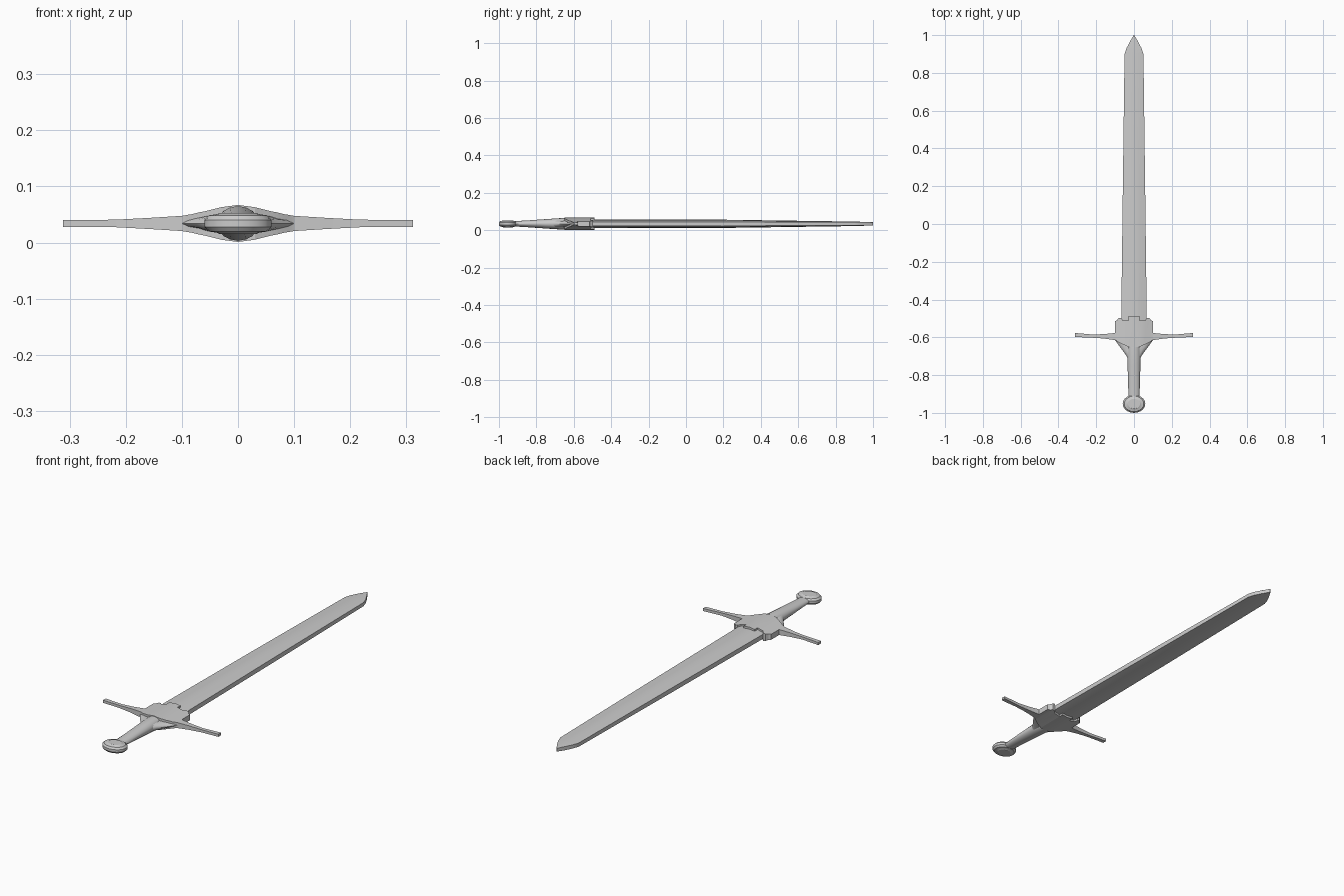
import bpy, bmesh, math

if "Cube" in bpy.data.objects:
    bpy.data.objects.remove(bpy.data.objects["Cube"])

ZC = 0.034  # height of the sword's middle plane


def loft(name, rings, smooth=None):
    """Skin a list of equal-length point rings and cap both ends."""
    bm = bmesh.new()
    loops = [[bm.verts.new((x, y, z + ZC)) for x, y, z in r] for r in rings]
    n = len(loops[0])
    for a, b in zip(loops, loops[1:]):
        for i in range(n):
            j = (i + 1) % n
            bm.faces.new((a[i], a[j], b[j], b[i]))
    bm.faces.new(loops[0][::-1])
    bm.faces.new(loops[-1])
    bmesh.ops.recalc_face_normals(bm, faces=bm.faces)
    me = bpy.data.meshes.new(name)
    bm.to_mesh(me)
    bm.free()
    ob = bpy.data.objects.new(name, me)
    bpy.context.collection.objects.link(ob)
    if smooth:
        bpy.ops.object.select_all(action='DESELECT')
        ob.select_set(True)
        bpy.context.view_layer.objects.active = ob
        bpy.ops.object.shade_smooth_by_angle(angle=math.radians(smooth))
    return ob


def oval(y, w, h, n=16):
    return [(w * math.cos(2 * math.pi * i / n), y, h * math.sin(2 * math.pi * i / n))
            for i in range(n)]


def blade_ring(y, w, e, h):
    m, k = w * 0.45, e + (h - e) * 0.75
    return [(w, y, -e), (w, y, e), (m, y, k), (0, y, h), (-m, y, k),
            (-w, y, e), (-w, y, -e), (-m, y, -k), (0, y, -h), (m, y, -k)]


def slab_ring(x, y0, y1, h):
    return [(x, y0, -h), (x, y1, -h), (x, y1, h), (x, y0, h)]


# Blade: ridged, blunt-edged, tapering to a pointed tip
loft("blade", [blade_ring(*s) for s in [
    (-0.54, 0.068, 0.011, 0.023), (0.2, 0.059, 0.011, 0.022),
    (0.9, 0.05, 0.009, 0.012), (0.93, 0.040, 0.009, 0.011),
    (0.965, 0.022, 0.009, 0.010), (1.0, 0.001, 0.008, 0.009)]], 40)

# Guard block: stepped plan outline, thickest on the centre line
half = [(0, -0.65, -0.488, 0.033), (0.03, -0.65, -0.488, 0.029),
        (0.03, -0.65, -0.51, 0.029), (0.06, -0.637, -0.51, 0.0215),
        (0.068, -0.633, -0.497, 0.02), (0.082, -0.626, -0.497, 0.0165),
        (0.09, -0.62, -0.51, 0.0153), (0.1, -0.615, -0.515, 0.0135)]
stations = [(-x, a, b, h) for x, a, b, h in half[:0:-1]] + half
loft("guard_block", [slab_ring(*s) for s in stations], 25)

# Crossguard arms
for side, s in (("left", -1), ("right", 1)):
    loft("guard_arm_" + side, [slab_ring(s * x, a, b, h) for x, a, b, h in [
        (0.09, -0.615, -0.575, 0.0135), (0.1, -0.615, -0.577, 0.0135),
        (0.16, -0.606, -0.583, 0.0098), (0.22, -0.602, -0.585, 0.0066),
        (0.312, -0.598, -0.577, 0.0064)]], 25)

# Collar flaring from the grip into the guard
loft("collar", [oval(*s) for s in [
    (-0.71, 0.034, 0.024), (-0.69, 0.045, 0.022), (-0.65, 0.075, 0.019),
    (-0.615, 0.1, 0.0135)]], 40)

# Grip
loft("grip", [oval(*s) for s in [
    (-0.92, 0.029, 0.014), (-0.85, 0.031, 0.018), (-0.75, 0.034, 0.025),
    (-0.66, 0.037, 0.031), (-0.64, 0.037, 0.030)]], 40)

# Pommel: rounded disc lying flat, with small flat faces above and below
pommel = []
for r, z in [(0.55, -0.019), (0.62, -0.0165), (0.86, -0.0145), (1, -0.006),
             (1, 0.006), (0.86, 0.0145), (0.62, 0.0165), (0.55, 0.019)]:
    pommel.append([(0.06 * r * math.cos(2 * math.pi * i / 20),
                    -0.952 + 0.048 * r * math.sin(2 * math.pi * i / 20), z)
                   for i in range(20)])
loft("pommel", pommel, 30)
